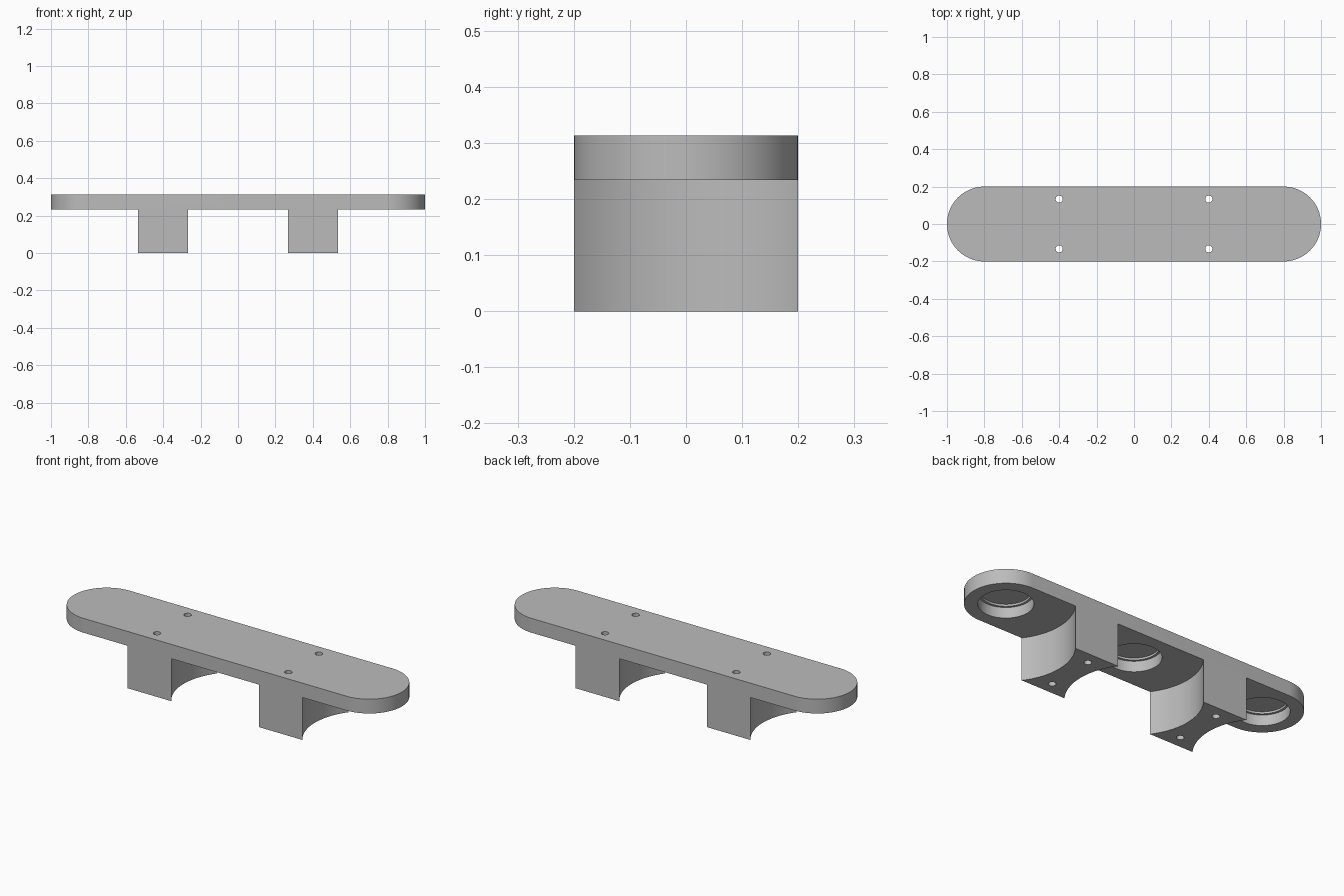
import bpy, bmesh, math

if "Cube" in bpy.data.objects:
    bpy.data.objects.remove(bpy.data.objects["Cube"])

HEIGHT, UNDERSIDE = 0.313, 0.234
HALF_W, END_X = 0.2, 0.8

grey = bpy.data.materials.new("grey plastic")
grey.diffuse_color = (0.5, 0.5, 0.5, 1)
grey.use_nodes = True
grey.node_tree.nodes["Principled BSDF"].inputs["Base Color"].default_value = grey.diffuse_color


def prism(name, points, z0, z1):
    """Extrude a closed outline between two heights."""
    bm = bmesh.new()
    face = bm.faces.new([bm.verts.new((x, y, z0)) for x, y in points])
    top = bmesh.ops.extrude_face_region(bm, geom=[face])["geom"]
    verts = [v for v in top if isinstance(v, bmesh.types.BMVert)]
    bmesh.ops.translate(bm, verts=verts, vec=(0, 0, z1 - z0))
    bmesh.ops.recalc_face_normals(bm, faces=bm.faces)
    mesh = bpy.data.meshes.new(name)
    bm.to_mesh(mesh)
    bm.free()
    mesh.materials.append(grey)
    obj = bpy.data.objects.new(name, mesh)
    bpy.context.collection.objects.link(obj)
    return obj


def arc(cx, cy, r, a0, a1, n):
    return [(cx + r * math.cos(a0 + (a1 - a0) * i / n),
             cy + r * math.sin(a0 + (a1 - a0) * i / n)) for i in range(n + 1)]


def cut_cylinder(x, y, r, z0, z1, n=96):
    """Subtract a vertical cylinder from the body."""
    cutter = prism("cutter", arc(x, y, r, 0, math.tau, n)[:-1], z0, z1)
    cutter.hide_render = True
    mod = body.modifiers.new("cut", 'BOOLEAN')
    mod.operation, mod.solver, mod.object = 'DIFFERENCE', 'EXACT', cutter
    bpy.ops.object.modifier_apply(modifier=mod.name)
    bpy.data.objects.remove(cutter)


# Round-ended bar
half = math.pi / 2
outline = arc(END_X, 0, HALF_W, -half, half, 48) + arc(-END_X, 0, HALF_W, half, 3 * half, 48)
body = prism("bracket_body", outline, 0, HEIGHT)
bpy.context.view_layer.objects.active = body
body.select_set(True)

for x in (-END_X, 0, END_X):
    # Wide clearances leave the two hourglass legs
    cut_cylinder(x, 0, 1 / 3, -0.1, UNDERSIDE, 128)
    # Stepped round pockets under the plate
    cut_cylinder(x, 0, 0.134, 0.1, UNDERSIDE + 0.058)
    cut_cylinder(x, 0, 0.122, 0.1, UNDERSIDE + 0.069)

# Screw holes right through the legs
for x in (-0.4, 0.4):
    for y in (-0.133, 0.133):
        cut_cylinder(x, y, 0.019, -0.1, HEIGHT + 0.1, 32)

bpy.ops.object.shade_smooth_by_angle(angle=math.radians(30))
